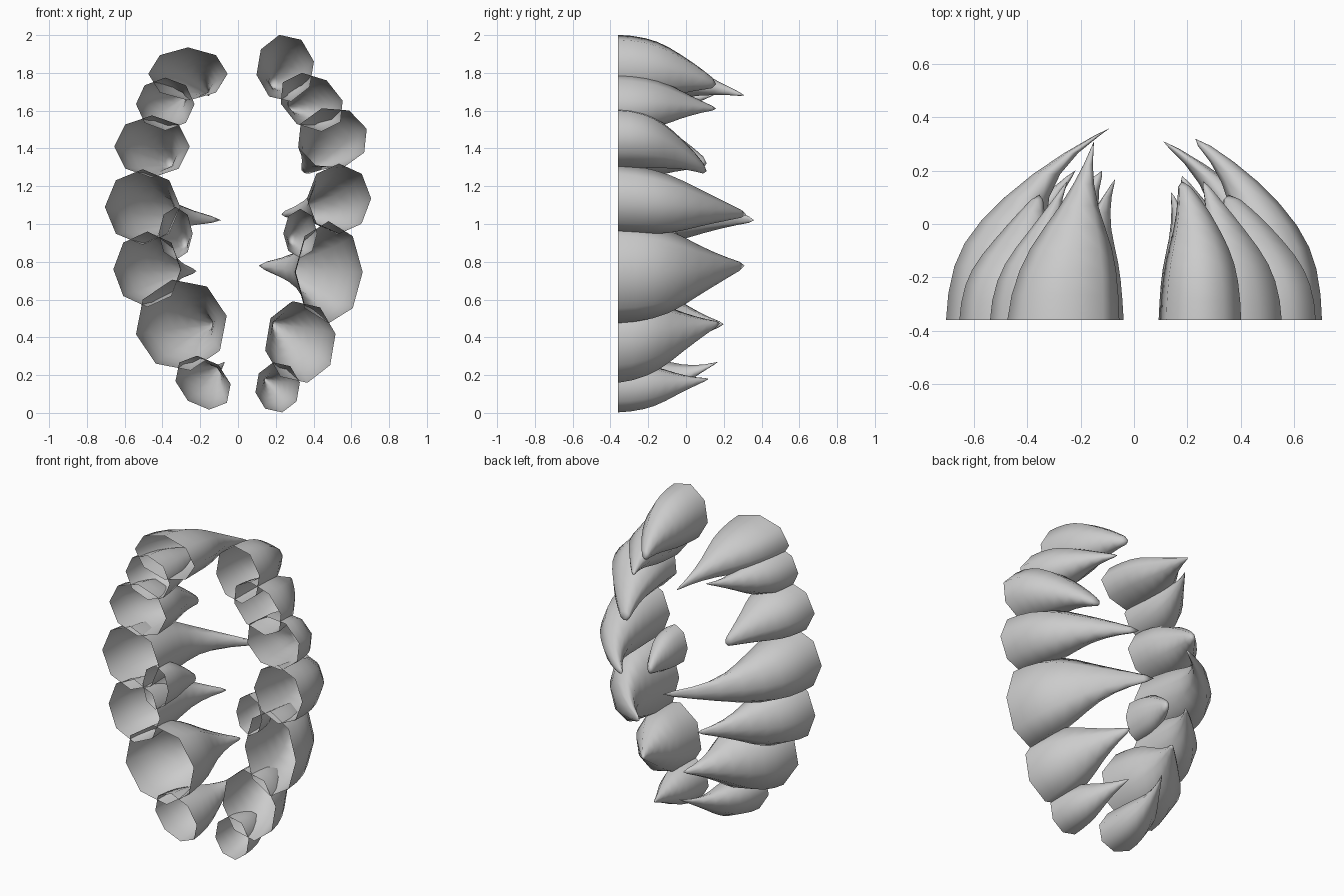
import bpy, bmesh, math

cube = bpy.data.objects.get("Cube")
if cube:
    bpy.data.objects.remove(cube, do_unlink=True)

ivory = bpy.data.materials.new("light_grey")
ivory.use_nodes = True
COLOUR = (0.6, 0.6, 0.6, 1)
ivory.diffuse_color = COLOUR
ivory.node_tree.nodes["Principled BSDF"].inputs["Base Color"].default_value = COLOUR

BASE_Y = -0.36
SIDES = 8
# Taper along a fang: (fraction of length, share of base radius)
TAPER = [(0, 1), (.14, .97), (.28, .91), (.4, .82), (.52, .68), (.64, .51),
         (.76, .35), (.87, .21), (.96, .1)]


def fang(name, centre, radius, tip, slim=(1, 1), hook=(2.2, 2.2), tilt=0.0, turn=0.0):
    """Hollow curved fang: open ring at the base, swept to a point.
    slim thins the horn and hook delays its bend (across, upward),
    tilt leans the oval base, turn spins the corners round the oval."""
    bm = bmesh.new()
    rings = []
    for t, share in TAPER:
        cx = centre[0] + (tip[0] - centre[0]) * t ** hook[0]
        cz = centre[1] + (tip[2] - centre[1]) * t ** hook[1]
        y = BASE_Y + (tip[1] - BASE_Y) * t
        ring = []
        for i in range(SIDES):
            a = math.tau * i / SIDES + turn
            u = radius[0] * share ** slim[0] * math.cos(a)
            v = radius[1] * share ** slim[1] * math.sin(a)
            ring.append(bm.verts.new((cx + u * math.cos(tilt) - v * math.sin(tilt), y,
                                      cz + u * math.sin(tilt) + v * math.cos(tilt))))
        rings.append(ring)
    point = bm.verts.new(tip)
    for i in range(SIDES):
        j = (i + 1) % SIDES
        for a, b in zip(rings, rings[1:]):
            bm.faces.new((a[i], b[i], b[j], a[j]))
        bm.faces.new((rings[-1][i], point, rings[-1][j]))
    for f in bm.faces:
        f.smooth = True
    mesh = bpy.data.meshes.new(name)
    bm.to_mesh(mesh)
    bm.free()
    mesh.materials.append(ivory)
    bpy.context.collection.objects.link(bpy.data.objects.new(name, mesh))


# Right row, top to bottom: base centre (x, z), base radii, tip
fang("right_fang_top", (-.265, 1.795), (.21, .14), (-.15, .31, 1.68),
     slim=(1.6, 1.15), hook=(1.5, 1.8))
fang("right_fang_upper", (-.385, 1.635), (.155, .14), (-.25, .16, 1.69), slim=(1.4, 1.3))
fang("right_fang_upper_middle", (-.455, 1.41), (.2, .165), (-.355, .11, 1.32), slim=(.95, .75))
fang("right_fang_long", (-.505, 1.09), (.2, .2), (-.09, .36, 1.02),
     slim=(1.3, 1.05), hook=(3.1, 1.4))
fang("right_fang_small", (-.33, .95), (.09, .14), (-.28, -.03, .9), slim=(.7, .7))
fang("right_fang_lower_middle", (-.48, .76), (.18, .2), (-.22, .2, .75), slim=(1.2, 1.1))
fang("right_fang_lower", (-.3, .465), (.245, .245), (-.12, .2, .47), slim=(1.2, 1.2), turn=.2)
fang("right_fang_bottom", (-.185, .16), (.165, .125), (-.07, .17, .27),
     slim=(1.4, 1.4), tilt=-.7)

# Left row, top to bottom
fang("left_fang_top", (.25, 1.825), (.155, .18), (.18, .16, 1.74),
     slim=(.8, .8), hook=(3.5, 2.2), turn=.2)
fang("left_fang_upper", (.39, 1.645), (.185, .14), (.26, .16, 1.61), slim=(1.1, 1.1), tilt=-.6)
fang("left_fang_upper_middle", (.5, 1.455), (.19, .165), (.355, .11, 1.28),
     slim=(.75, .75), turn=.3)
fang("left_fang_long", (.535, 1.135), (.17, .185), (.23, .32, 1.05),
     slim=(.85, .95), hook=(2.9, 1.2))
fang("left_fang_small", (.33, .95), (.09, .13), (.28, -.03, .92), slim=(.7, .7))
fang("left_fang_large", (.48, .745), (.18, .27), (.11, .31, .78), slim=(1, 1.05), hook=(2.8, 2.8))
fang("left_fang_lower", (.33, .375), (.19, .22), (.18, .18, .475),
     slim=(1.1, 1.1), hook=(1.8, 1.4), turn=.2)
fang("left_fang_bottom", (.21, .135), (.12, .135), (.14, .12, .18), slim=(1.2, 1.2), turn=.2)
